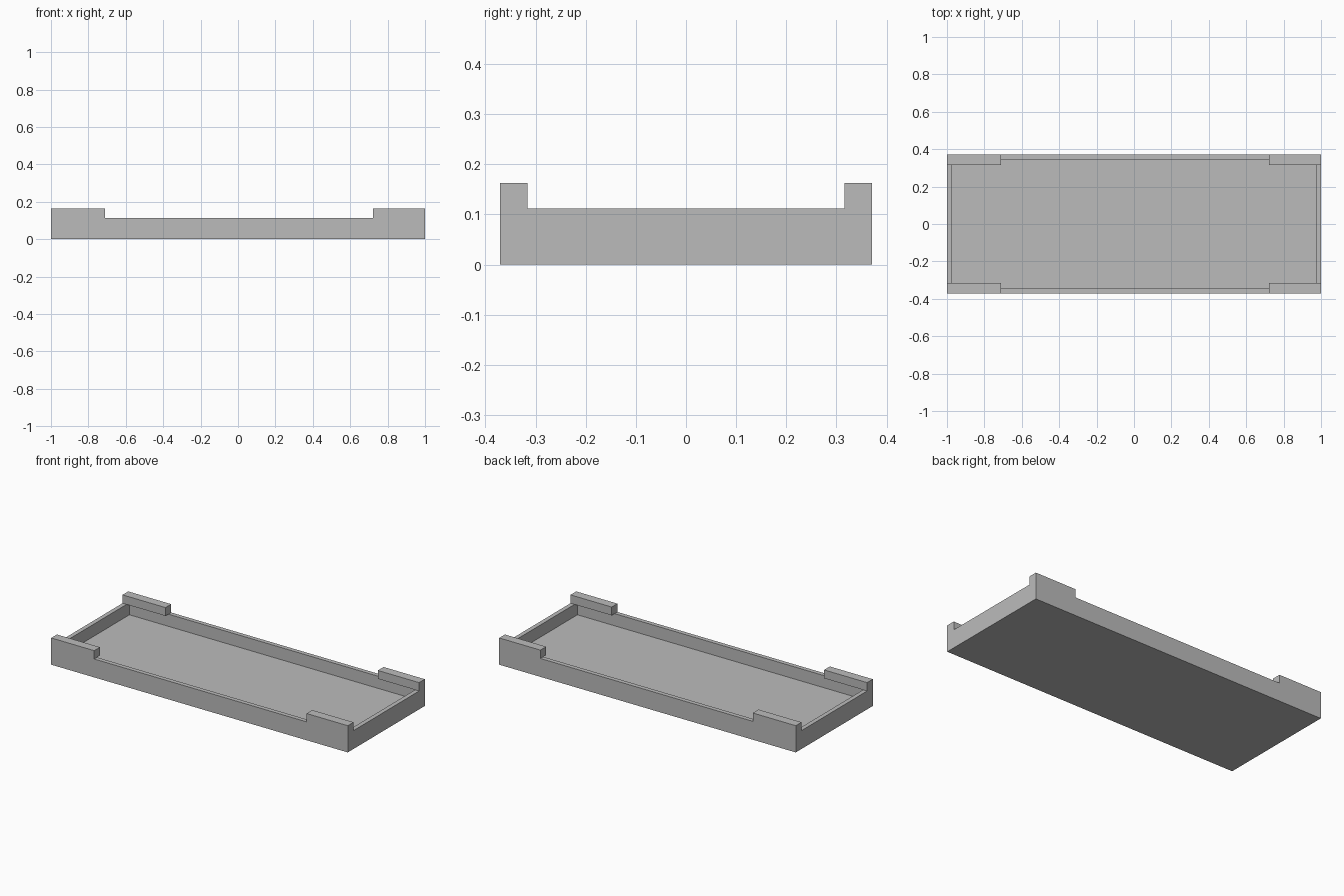
import bpy
import bmesh
from mathutils import Vector

if "Cube" in bpy.data.objects:
    bpy.data.objects.remove(bpy.data.objects["Cube"], do_unlink=True)

HALF_X, HALF_Y = 1.0, 0.371
WALL = 0.038          # wall and floor thickness
RIM, TOP = 0.112, 0.163
LIP_Y = 0.316         # inner side of the corner lips

grey = bpy.data.materials.new("plain grey")
grey.use_nodes = True
colour = (0.5, 0.5, 0.5, 1)
grey.diffuse_color = colour
grey.node_tree.nodes["Principled BSDF"].inputs["Base Color"].default_value = colour


def box(bm, low, high):
    """Add a box between two opposite corners."""
    low, high = Vector(low), Vector(high)
    verts = bmesh.ops.create_cube(bm, size=1)["verts"]
    for v in verts:
        v.co = (low + high) / 2 + v.co * (high - low)


def finish(bm, name):
    mesh = bpy.data.meshes.new(name)
    bm.to_mesh(mesh)
    bm.free()
    mesh.materials.append(grey)
    obj = bpy.data.objects.new(name, mesh)
    bpy.context.collection.objects.link(obj)


# Shallow tray: the top of a slab is inset and pushed down to the floor
bm = bmesh.new()
box(bm, (-HALF_X, -HALF_Y, 0), (HALF_X, HALF_Y, RIM))
bm.normal_update()
top = max(bm.faces, key=lambda f: f.calc_center_median().z)
bmesh.ops.inset_region(bm, faces=[top], thickness=WALL)
pushed = bmesh.ops.extrude_discrete_faces(bm, faces=[top])["faces"][0]
for v in pushed.verts:
    v.co.z = WALL
bmesh.ops.recalc_face_normals(bm, faces=bm.faces)
finish(bm, "tray")

# Raised lips on the long walls at each corner, overhanging the inside a little
for side, x0, x1 in (("right", -HALF_X, -0.71), ("left", 0.722, HALF_X)):
    for end, y0, y1 in (("front", -HALF_Y, -LIP_Y), ("back", LIP_Y, HALF_Y)):
        bm = bmesh.new()
        box(bm, (x0, y0, RIM), (x1, y1, TOP))
        finish(bm, f"{end}_{side}_lip")
